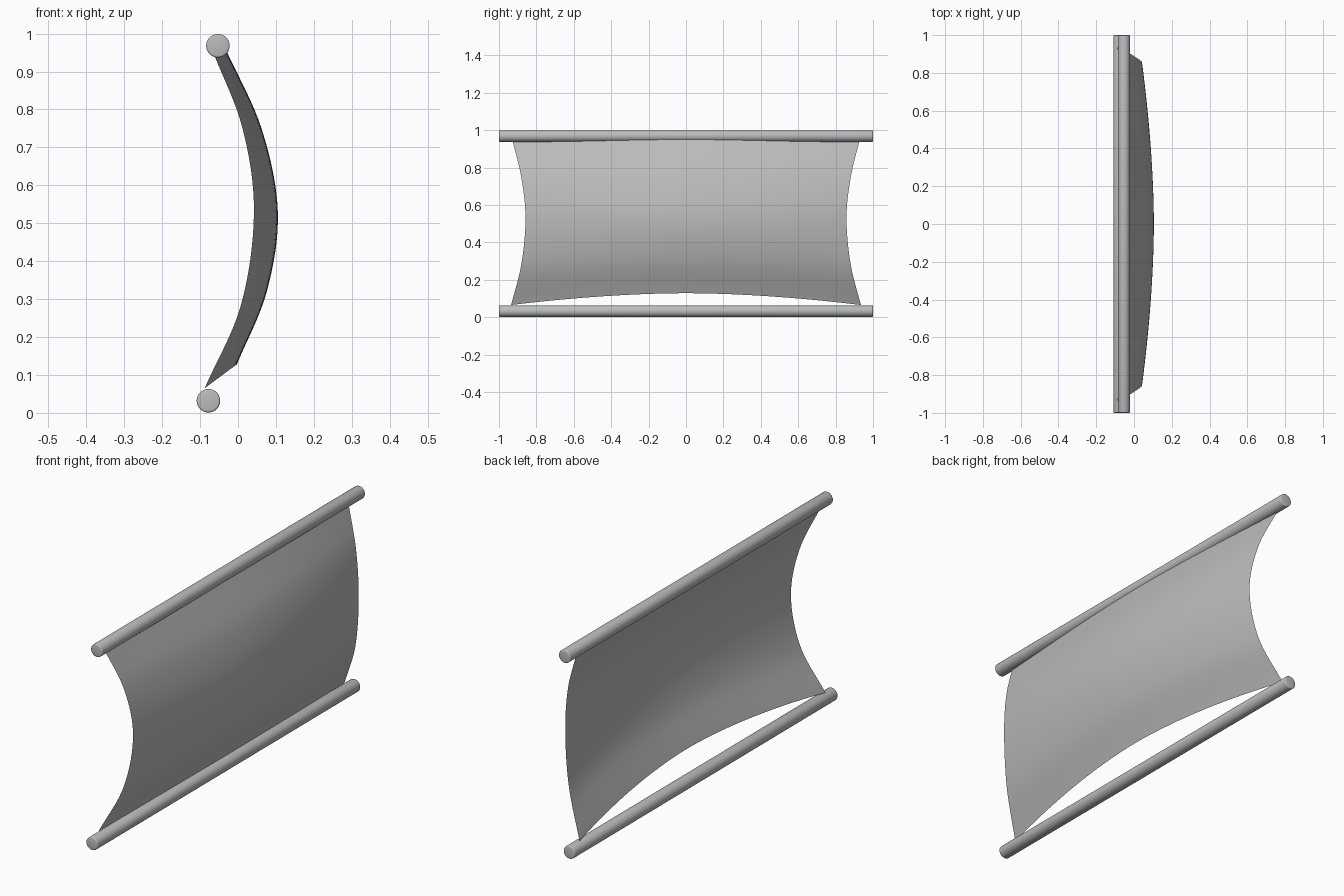
import bpy, bmesh, math
from mathutils import Matrix, Vector

if "Cube" in bpy.data.objects:
    bpy.data.objects.remove(bpy.data.objects["Cube"])

grey = bpy.data.materials.new("light_grey")
grey.diffuse_color = (0.5, 0.5, 0.5, 1)
grey.use_nodes = True
grey.node_tree.nodes["Principled BSDF"].inputs["Base Color"].default_value = grey.diffuse_color


def finish(name, bm, angle):
    mesh = bpy.data.meshes.new(name)
    bm.to_mesh(mesh)
    bm.free()
    mesh.materials.append(grey)
    ob = bpy.data.objects.new(name, mesh)
    bpy.context.collection.objects.link(ob)
    bpy.ops.object.select_all(action='DESELECT')
    ob.select_set(True)
    bpy.context.view_layer.objects.active = ob
    bpy.ops.object.shade_smooth_by_angle(angle=math.radians(angle))
    return ob


# Round poles with softened rims
def pole(name, x, z, radius=0.031):
    bm = bmesh.new()
    bmesh.ops.create_cone(bm, cap_ends=True, segments=40, radius1=radius,
                          radius2=radius, depth=2)
    rims = [e for e in bm.edges if abs(e.verts[0].co.z - e.verts[1].co.z) < 1e-4]
    bmesh.ops.bevel(bm, geom=rims, offset=0.005, segments=3, profile=0.5,
                    affect='EDGES')
    bm.transform(Matrix.Translation((x, 0, z)) @ Matrix.Rotation(math.pi / 2, 4, 'X'))
    finish(name, bm, 50)


pole("top_pole", -0.053, 0.968)
pole("bottom_pole", -0.078, 0.032)


# Billowing cloth: side edge and centre line, top to bottom
def curve(points, t):
    """Smooth interpolation through evenly spaced points."""
    s = t * (len(points) - 1)
    i = min(int(s), len(points) - 2)
    f = s - i
    p = [Vector(q) for q in points]
    p = [2 * p[0] - p[1]] + p + [2 * p[-1] - p[-2]]
    a, b, c, d = p[i:i + 4]
    return 0.5 * (2 * b + (c - a) * f + (2 * a - 5 * b + 4 * c - d) * f ** 2
                  + (3 * b - a - 3 * c + d) * f ** 3)


side = [(-0.063, 0.928, 0.945), (0.012, 0.881, 0.75), (0.042, 0.858, 0.53),
        (0.008, 0.880, 0.285), (-0.088, 0.935, 0.065)]
centre = [(-0.033, 0, 0.96), (0.062, 0, 0.75), (0.105, 0, 0.53),
          (0.076, 0, 0.32), (-0.003, 0, 0.128)]
ROWS, COLS = 32, 40
bm = bmesh.new()
grid = []
for r in range(ROWS + 1):
    t = r / ROWS
    s, c = curve(side, t), curve(centre, t)
    row = []
    for k in range(COLS + 1):
        u = 2 * k / COLS - 1
        w = abs(u) ** 1.8
        p = c.lerp(s, w)
        row.append(bm.verts.new((p.x, s.y * u, p.z)))
    grid.append(row)
for r in range(ROWS):
    for k in range(COLS):
        bm.faces.new((grid[r][k], grid[r + 1][k], grid[r + 1][k + 1], grid[r][k + 1]))
finish("cloth_sheet", bm, 60)
